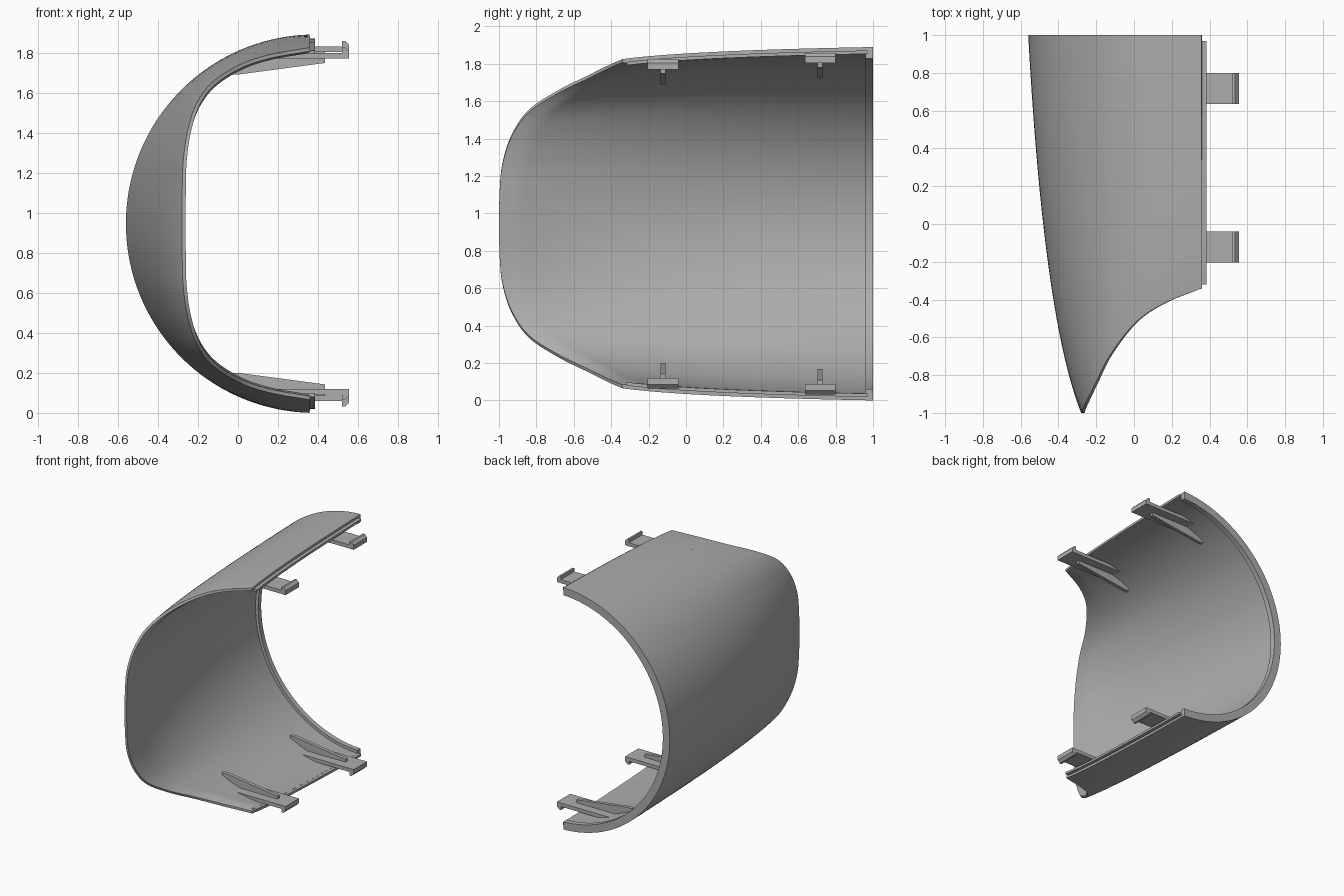
import bpy, bmesh, math
from mathutils import Vector

if "Cube" in bpy.data.objects:
    bpy.data.objects.remove(bpy.data.objects["Cube"])

CX, CZ, R = 0.385, 0.945, 0.945     # axis of the round back end
grey = bpy.data.materials.new("plain_grey")
grey.diffuse_color = (0.42, 0.42, 0.42, 1)
grey.use_nodes = True
grey.node_tree.nodes["Principled BSDF"].inputs["Base Color"].default_value = grey.diffuse_color


def make(name, loops, closed_ends=True, smooth=False):
    """Skin a list of equal-length closed point loops."""
    bm = bmesh.new()
    rows = [[bm.verts.new(p) for p in loop] for loop in loops]
    n = len(rows[0])
    for a, b in zip(rows, rows[1:]):
        for i in range(n):
            j = (i + 1) % n
            bm.faces.new((a[i], a[j], b[j], b[i]))
    if closed_ends:
        bm.faces.new(rows[0][::-1])
        bm.faces.new(rows[-1])
    bmesh.ops.recalc_face_normals(bm, faces=bm.faces)
    me = bpy.data.meshes.new(name)
    bm.to_mesh(me)
    bm.free()
    ob = bpy.data.objects.new(name, me)
    bpy.context.collection.objects.link(ob)
    me.materials.append(grey)
    if smooth:
        bpy.ops.object.select_all(action='DESELECT')
        ob.select_set(True)
        bpy.context.view_layer.objects.active = ob
        bpy.ops.object.shade_smooth_by_angle(angle=math.radians(35))
    return ob


# Front rim: x, y, height above the middle (upper half, mirrored below)
half = [(-.28, -1, 0), (-.278, -.995, .2), (-.272, -.98, .33), (-.25, -.935, .47),
        (-.205, -.845, .605), (-.125, -.69, .71), (.01, -.52, .795),
        (.16, -.42, .845), (.36, -.34, .88)]
ctrl = [Vector((x, y, -h)) for x, y, h in half[:0:-1]] + [Vector(p) for p in half]


def rim_points(sub=7):
    p = [2 * ctrl[0] - ctrl[1]] + ctrl + [2 * ctrl[-1] - ctrl[-2]]
    out = []
    for i in range(1, len(p) - 2):
        a, b, c, d = p[i - 1:i + 3]
        for k in range(sub):
            t = k / sub
            out.append(0.5 * (2 * b + (c - a) * t + (2 * a - 5 * b + 4 * c - d) * t * t
                              + (3 * b - a - 3 * c + d) * t ** 3))
    return out + [ctrl[-1]]


def surface(rim, t, inset=0.0):
    """Point on the shell between the front rim (t=0) and the round back (t=1)."""
    dx, dz = rim.x - CX, rim.z
    r0 = math.hypot(dx, dz)
    r = r0 + (R - r0) * (1.42 * t * (1 - t) + t * t)
    y = rim.y + (1 - rim.y) * (0.5 * t + 0.5 * t * t)
    k = (r - inset) / r0
    return Vector((CX + dx * k, y, CZ + dz * k))


def t_at(rim, y):
    return (-1 + math.sqrt(1 + 8 * (y - rim.y) / (1 - rim.y))) / 2


# Shell: outer skin, thicker back flange, inner skin with a thin front lip
N, WALL, FLANGE = 24, 0.037, 0.06
loops = []
for rim in rim_points():
    loop = [surface(rim, (i / N) ** 1.3) for i in range(N + 1)]
    te = t_at(rim, 0.96)
    loop += [surface(rim, 1, FLANGE), surface(rim, te, FLANGE)]
    for i in range(N, -1, -1):
        t = te * (i / N) ** 1.3
        loop.append(surface(rim, t, WALL * min(1, 0.5 + 5 * t)))
    loops.append(loop)
make("curved_shell", loops, smooth=True)


def both(name, loops):
    """Build a top part and its mirror at the bottom."""
    make("upper_" + name, loops)
    make("lower_" + name, [[(x, y, 2 * CZ - z) for x, y, z in l] for l in loops])


def prism(name, outline, y, width):
    both(name, [[(x, y + s * width / 2, z) for x, z in outline] for s in (-1, 1)])


# Tongue along each straight edge
edge = ctrl[-1]
tongue = []
for i in range(13):
    p = surface(edge, 0.03 + 0.955 * i / 12)
    tongue.append([(x, p.y, p.z - d) for x, d in
                   ((.345, .018), (.385, .018), (.385, .036), (.345, .036))])
both("edge_tongue", tongue)

# Snap clips with a hooked end and a tapering rib
for name, y, z in (("front", -.1225, 1.77), ("back", .7175, 1.803)):
    prism(name + "_clip", [(.09, z), (.555, z), (.555, z + .035), (.535, z + .055),
                           (.52, z + .055), (.52, z + .028), (.09, z + .028)], y, .165)
    prism(name + "_rib", [(-.045, z - .08), (.0, z - .08), (.435, z - .022),
                          (.435, z + .005), (.06, z + .005), (-.045, z - .045)], y, .027)
